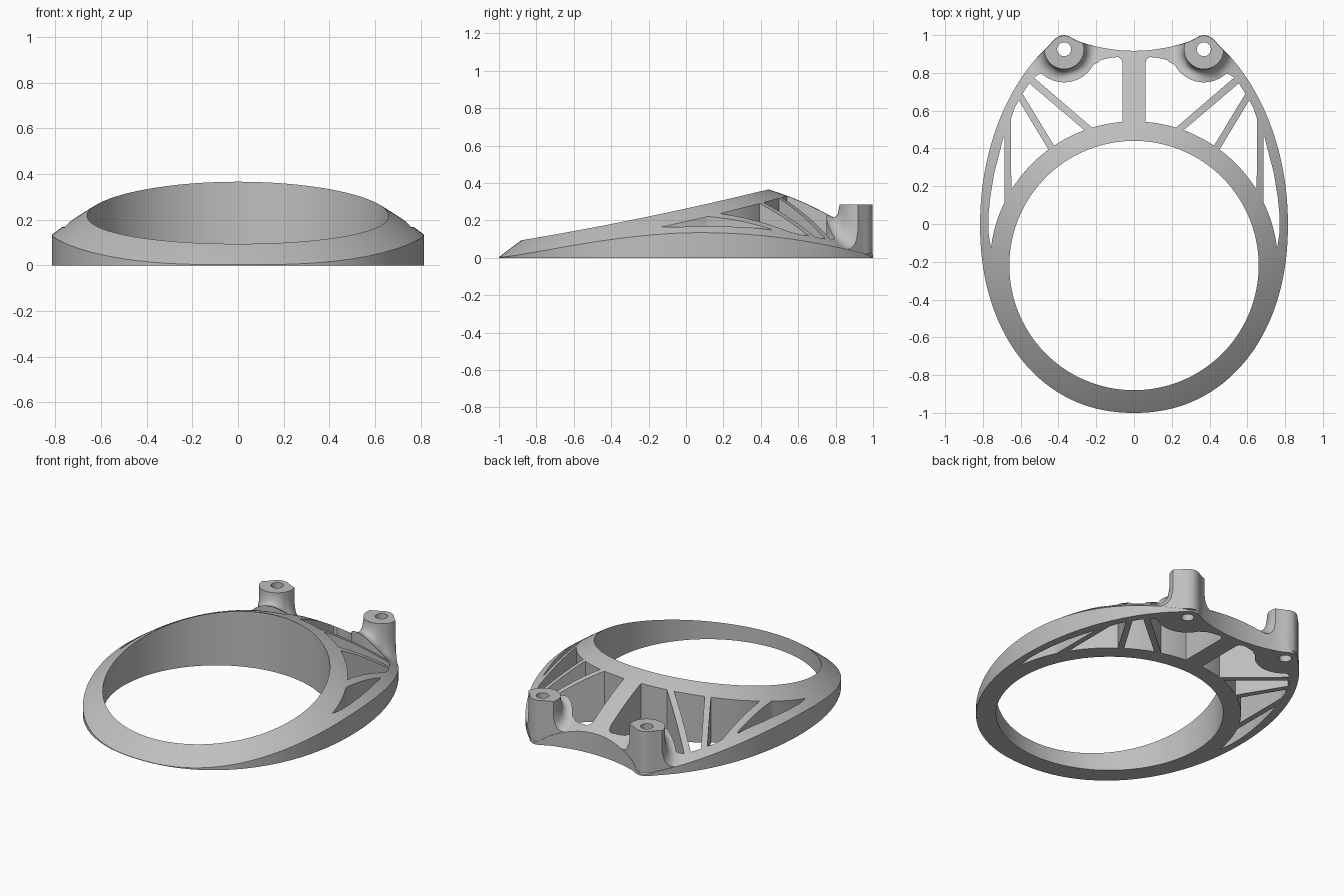
import bpy, bmesh, math

if "Cube" in bpy.data.objects:
    bpy.data.objects.remove(bpy.data.objects["Cube"])

CY, RIM, WEB = -0.22, 0.66, 0.763      # ring centre, bore radius, outer radius of ring wall
BX, BY = 0.37, 0.925                   # screw boss centre
BOSS_R, FLARE_R, BOSS_Z = 0.105, 0.175, 0.285

grey = bpy.data.materials.new("light grey")
grey.use_nodes = True
grey.diffuse_color = (0.52, 0.52, 0.52, 1)
grey.node_tree.nodes["Principled BSDF"].inputs["Base Color"].default_value = grey.diffuse_color


def crown(x, y):
    """Height of the sloping domed top surface."""
    r = math.hypot(x, y - CY)
    d = r - RIM
    side = (x / r) ** 2
    z = 0.23 + 0.206 * (y - CY) - 0.013 * side
    return max(0.003, z - (0.5 + 0.14 * side) * d - 0.4 * d * d)


def make(name, verts, faces):
    mesh = bpy.data.meshes.new(name)
    mesh.from_pydata(verts, [], faces)
    bm = bmesh.new()
    bm.from_mesh(mesh)
    bmesh.ops.recalc_face_normals(bm, faces=bm.faces)
    bm.to_mesh(mesh)
    bm.free()
    mesh.materials.append(grey)
    ob = bpy.data.objects.new(name, mesh)
    bpy.context.collection.objects.link(ob)
    return ob


def prism(name, pts, z0=-0.2, z1=0.7):
    n = len(pts)
    verts = [(x, y, z) for z in (z0, z1) for x, y in pts]
    faces = [list(range(n)), list(range(n, 2 * n))]
    faces += [(i, (i + 1) % n, n + (i + 1) % n, n + i) for i in range(n)]
    return make(name, verts, faces)


def boolean(ob, tool, op):
    tool.hide_render = True
    mod = ob.modifiers.new(op, 'BOOLEAN')
    mod.operation, mod.solver, mod.object = op, 'EXACT', tool
    bpy.ops.object.select_all(action='DESELECT')
    bpy.context.view_layer.objects.active = ob
    ob.select_set(True)
    bpy.ops.object.modifier_apply(modifier=mod.name)
    bpy.data.objects.remove(tool)


def arc(cx, cy, r, a0, a1, n):
    return [(cx + r * math.cos(a0 + (a1 - a0) * i / n),
             cy + r * math.sin(a0 + (a1 - a0) * i / n)) for i in range(n + 1)]


def ring_arc(p, q, n=12):
    """Arc along the ring wall between the directions of two points."""
    a, b = (math.atan2(y - CY, x) for x, y in (p, q))
    return arc(0, CY, WEB, a, b, n)


# Outline: full front curve, half ellipse behind, rounded boss corners, hollow back edge
half = []
for i in range(45):
    t = math.pi / 2 * (1 - i / 44)
    half.append((0.815 * abs(math.cos(t)) ** 0.93, -abs(math.sin(t)) ** 0.93))
for i in range(1, 29):
    t = 0.987 * i / 28
    half.append((0.815 * math.cos(t), 1.135 * math.sin(t)))
half += [(0.432, 0.967), (0.413, 0.985), (0.39, 0.997), (0.37, 1.0), (0.345, 0.995), (0.32, 0.98)]
for i in range(13):
    x = 0.29 * (1 - i / 12)
    half.append((x, 0.917 + 0.58 * x * x))
outline = half + [(-x, y) for x, y in reversed(half[1:-1])]

# Frame body: bore rim to outline, domed top, flat base
STEPS = 8
verts, faces = [], []
for x, y in outline:
    r = math.hypot(x, y - CY)
    ix, iy = x / r * RIM, CY + (y - CY) / r * RIM
    for j in range(STEPS + 1):
        px, py = ix + (x - ix) * j / STEPS, iy + (y - iy) * j / STEPS
        verts.append((px, py, crown(px, py)))
    verts += [(x, y, 0), (ix, iy, 0)]
row, n = STEPS + 3, len(outline)
for i in range(n):
    a, b = i * row, (i + 1) % n * row
    faces += [(a + j, a + (j + 1) % row, b + (j + 1) % row, b + j) for j in range(row)]
frame = make("ring_frame", verts, faces)

# Screw bosses: flared foot, raised on the inner side, trimmed just inside the outline
SEG = 64
radii = [BOSS_R + (FLARE_R - BOSS_R) * k / 8 for k in range(9)] + [0.185]
inset = [(x * 0.998, y * 0.998) for x, y in outline]
for s in (1, -1):
    verts = []
    for k in range(-1, len(radii) + 1):
        r = radii[min(max(k, 0), len(radii) - 1)]
        for i in range(SEG):
            t = 2 * math.pi * i / SEG
            x, y = BX + r * math.cos(t), BY + r * math.sin(t)
            turn = abs(t - math.radians(260)) / math.radians(50)
            base = crown(x, y) + 0.045 * math.cos(min(turn, 1) * math.pi / 2)
            u = (FLARE_R - r) / (FLARE_R - BOSS_R)
            if k < 0:
                z = BOSS_Z
            elif k == len(radii):
                z = 0.02
            elif u < -0.01:
                z = base - 0.004
            else:
                u = min(max(u, 0), 1)
                z = base + min(BOSS_Z - 0.006 - base, 0.12) * (1 - math.sqrt(1 - u * u))
            verts.append((s * x, y, z))
    rows = len(radii) + 2
    faces = [list(range(SEG)), list(range((rows - 1) * SEG, rows * SEG))]
    for k in range(rows - 1):
        for i in range(SEG):
            j = (i + 1) % SEG
            faces.append((k * SEG + i, k * SEG + j, (k + 1) * SEG + j, (k + 1) * SEG + i))
    boss = make("screw_boss", verts, faces)
    boolean(boss, prism("outline_cutter", inset), 'INTERSECT')
    boolean(frame, boss, 'UNION')

# Pockets that leave the spine, struts and outer rim
rad = math.radians
centre_pocket = ([(0.06, 0.85), (0.067, 0.872), (0.085, 0.884), (0.14, 0.877), (0.175, 0.868), (0.19, 0.855)]
                 + arc(BX, BY, FLARE_R, rad(208), rad(312), 16)
                 + [(0.505, 0.792), (0.53, 0.775)]
                 + ring_arc((0.22, 0.505), (0.06, 0.54)))
strut_pocket = [(0.555, 0.745), (0.59, 0.69)] + ring_arc((0.42, 0.41), (0.26, 0.49))
side_pocket = [(0.61, 0.655), (0.632, 0.615), (0.65, 0.56)] + ring_arc((0.65, 0.18), (0.45, 0.39))
rim_pocket = ([(0.685, 0.46), (0.692, 0.455), (0.74, 0.27), (0.76, 0.15), (0.77, 0.05), (0.77, -0.05)]
              + ring_arc((0.759, -0.13), (0.685, 0.115)))
screw_hole = arc(BX, BY, 0.037, 0, 2 * math.pi, 32)[:-1]

for s in (1, -1):
    for pts in (centre_pocket, strut_pocket, side_pocket, rim_pocket, screw_hole):
        boolean(frame, prism("pocket_cutter", [(s * x, y) for x, y in pts]), 'DIFFERENCE')

# Smooth curved walls, sharp edges
bpy.ops.object.select_all(action='DESELECT')
bpy.context.view_layer.objects.active = frame
frame.select_set(True)
bpy.ops.object.shade_smooth_by_angle(angle=math.radians(30))
